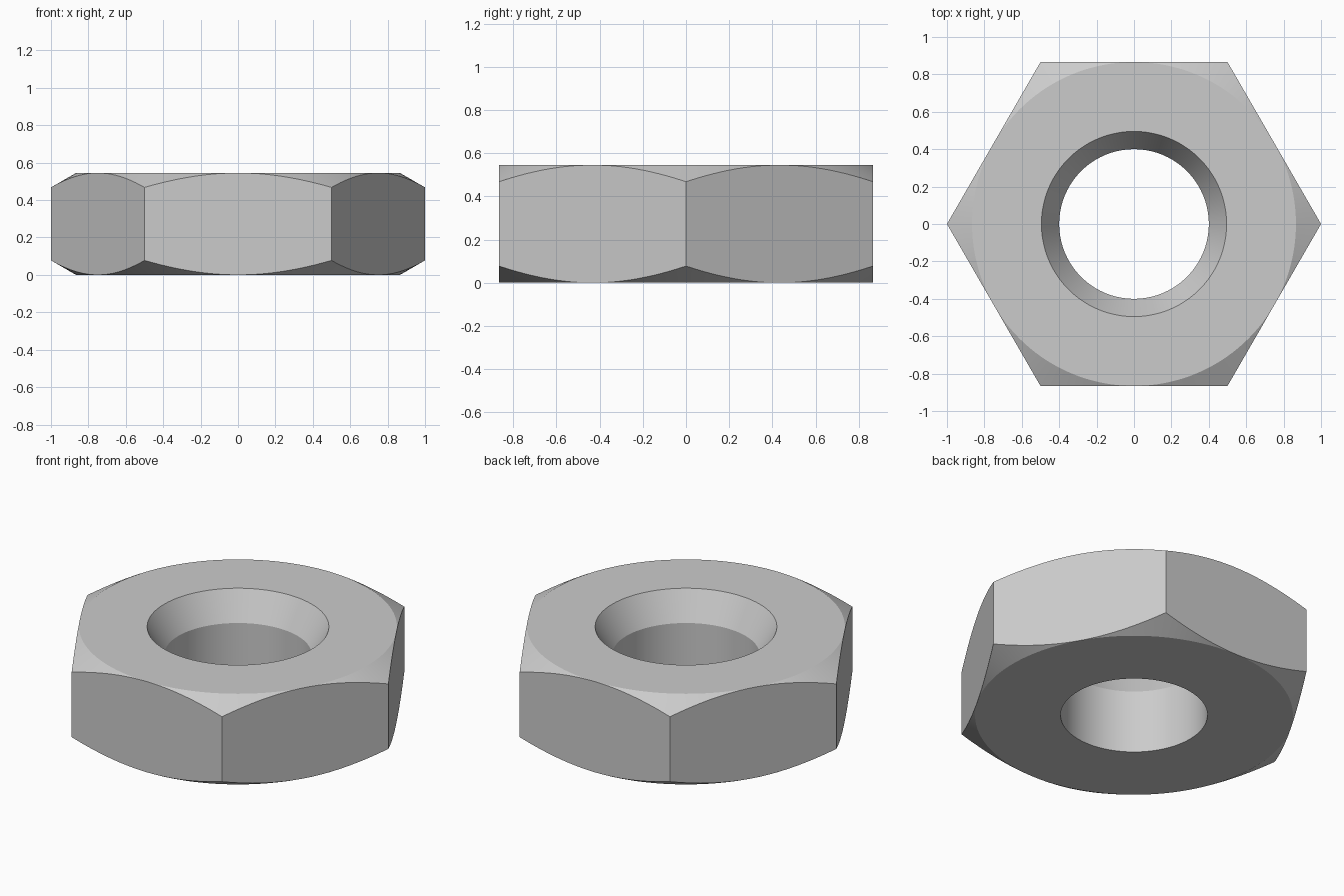
import bpy
import bmesh
from math import cos, sin, tan, pi, radians

cube = bpy.data.objects.get("Cube")
if cube:
    bpy.data.objects.remove(cube, do_unlink=True)

# Main dimensions
HEIGHT = 0.545
FLAT = cos(pi / 6)          # centre to the middle of a flat
BORE = 0.40
SINK = 0.495                # countersink radius on the top face
SINK_DEPTH = 0.165
SEGMENTS = 144              # multiple of 12, so corners and flat middles are hit
SLOPE = tan(radians(30))    # corner chamfer


def section(angle):
    """Radius and height of the cross-section of the nut at an angle."""
    off_middle = angle % (pi / 3) - pi / 6
    outer = FLAT / cos(off_middle)
    drop = (outer - FLAT) * SLOPE
    return [(BORE, 0), (BORE, HEIGHT - SINK_DEPTH), (SINK, HEIGHT),
            (FLAT, HEIGHT), (outer, HEIGHT - drop), (outer, drop), (FLAT, 0)]


# Loft the section around the axis into one closed ring
bm = bmesh.new()
rings = []
for i in range(SEGMENTS):
    a = 2 * pi * i / SEGMENTS
    rings.append([bm.verts.new((r * cos(a), r * sin(a), z)) for r, z in section(a)])
for i, ring in enumerate(rings):
    after = rings[(i + 1) % SEGMENTS]
    for j in range(len(ring)):
        k = (j + 1) % len(ring)
        bm.faces.new((ring[j], ring[k], after[k], after[j]))
bmesh.ops.remove_doubles(bm, verts=bm.verts, dist=1e-5)

# Merge the coplanar strips of each hexagon side into one face
bmesh.ops.recalc_face_normals(bm, faces=bm.faces)
bm.normal_update()
seams = [e for e in bm.edges
         if len(e.link_faces) == 2
         and all(abs(f.normal.z) < 0.01 for f in e.link_faces)
         and min(v.co.xy.length for v in e.verts) > FLAT - 0.01
         and e.calc_face_angle(0) < 0.01]
bmesh.ops.dissolve_edges(bm, edges=seams, use_verts=False)

mesh = bpy.data.meshes.new("hex_nut")
bm.to_mesh(mesh)
bm.free()
nut = bpy.data.objects.new("hex_nut", mesh)
bpy.context.collection.objects.link(nut)

# Plain steel grey
steel = bpy.data.materials.new("steel_grey")
steel.use_nodes = True
colour = (0.6, 0.6, 0.6, 1)
steel.diffuse_color = colour
steel.node_tree.nodes["Principled BSDF"].inputs["Base Color"].default_value = colour
mesh.materials.append(steel)

# Smooth bore and chamfers, crisp edges elsewhere
bpy.ops.object.select_all(action="DESELECT")
nut.select_set(True)
bpy.context.view_layer.objects.active = nut
bpy.ops.object.shade_smooth_by_angle(angle=radians(25))
